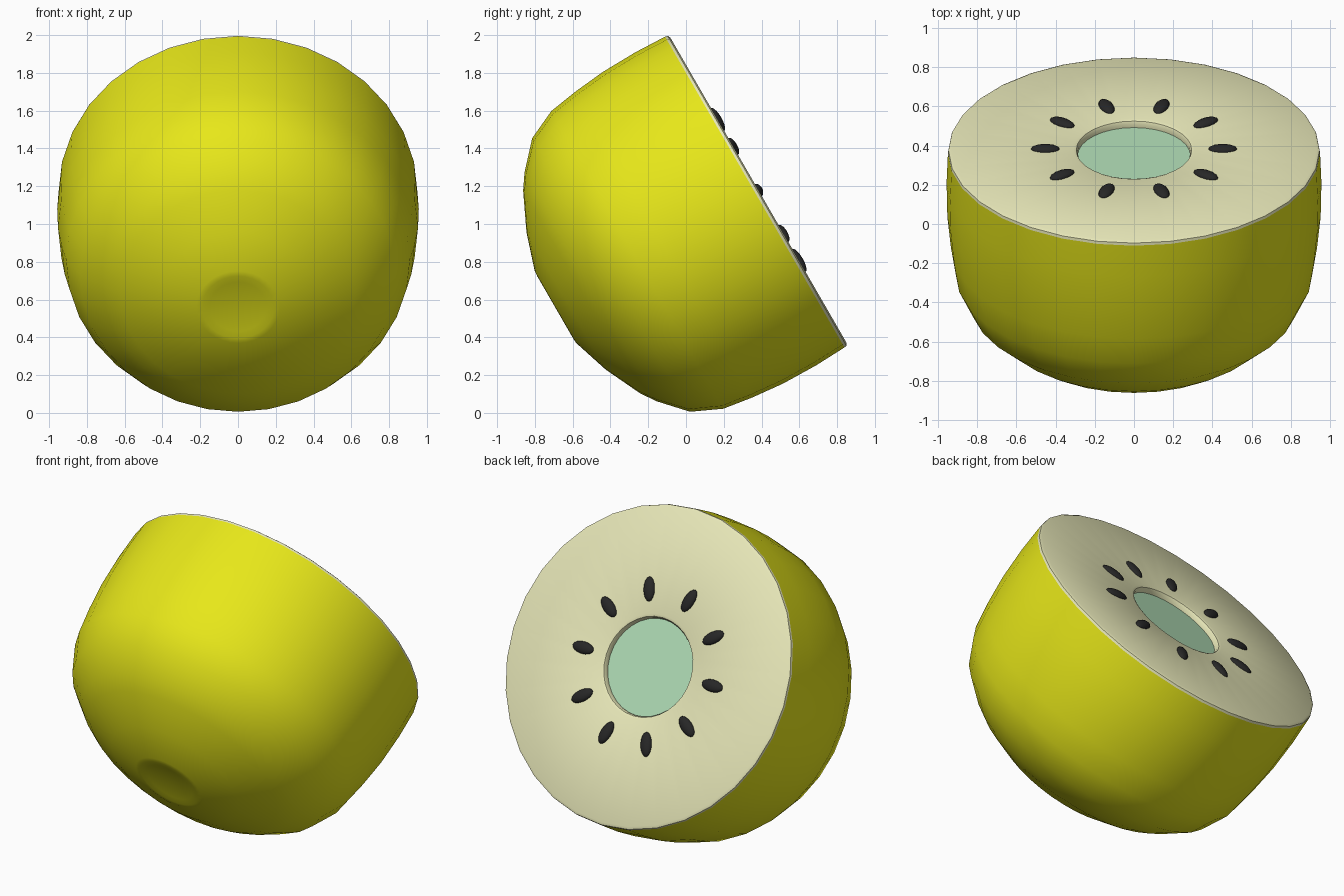
import bpy, bmesh, math
from mathutils import Matrix

if "Cube" in bpy.data.objects:
    bpy.data.objects.remove(bpy.data.objects["Cube"])

# frame of the cut face: local +z is the face normal, tilted 60 degrees to the back
FRAME = Matrix.Translation((0, 0.383, 1.18)) @ Matrix.Rotation(math.radians(-60), 4, 'X')
SIDES = 32


def material(name, color):
    m = bpy.data.materials.new(name)
    m.diffuse_color = (*color, 1)
    m.use_nodes = True
    m.node_tree.nodes["Principled BSDF"].inputs["Base Color"].default_value = m.diffuse_color
    return m


def finish(bm, name, mat, angle):
    bmesh.ops.recalc_face_normals(bm, faces=bm.faces[:])
    bm.transform(FRAME)
    mesh = bpy.data.meshes.new(name)
    bm.to_mesh(mesh)
    bm.free()
    obj = bpy.data.objects.new(name, mesh)
    bpy.context.collection.objects.link(obj)
    mesh.materials.append(mat)
    bpy.ops.object.select_all(action='DESELECT')
    obj.select_set(True)
    bpy.context.view_layer.objects.active = obj
    bpy.ops.object.shade_smooth_by_angle(angle=math.radians(angle))
    return obj


def lathe(name, profile, mat, angle=40):
    """Revolve (radius, height) points about the local z axis."""
    bm = bmesh.new()
    verts = [bm.verts.new((r, 0, z)) for r, z in profile]
    edges = [bm.edges.new(p) for p in zip(verts, verts[1:])]
    bmesh.ops.spin(bm, geom=verts + edges, cent=(0, 0, 0), axis=(0, 0, 1),
                   angle=math.tau, steps=SIDES)
    bmesh.ops.remove_doubles(bm, verts=bm.verts[:], dist=1e-4)
    bmesh.ops.dissolve_degenerate(bm, edges=bm.edges[:], dist=1e-5)
    obj = finish(bm, name, mat, angle)
    # make sure the surface faces outward (the middle profile face decides)
    return obj


skin = material("skin_yellow", (0.80, 0.80, 0.01))
flesh = material("flesh_pale", (0.80, 0.80, 0.48))
core = material("core_green", (0.43, 0.71, 0.46))
black = material("seed_black", (0.02, 0.02, 0.02))

# outer skin, with a shallow dimple at the end
lathe("fruit_skin", [(0.95, -0.022), (0.957, -0.2), (0.953, -0.4), (0.935, -0.58),
                     (0.91, -0.74), (0.836, -0.90), (0.70, -1.025), (0.62, -1.08),
                     (0.42, -1.175), (0.22, -1.24), (0.19, -1.242), (0.15, -1.236),
                     (0, -1.23)], skin)

# cut face with rounded outer rim and hole lip
lathe("cut_flesh", [(0.95, -0.022), (0.947, -0.008), (0.932, 0), (0.31, 0),
                    (0.295, -0.006), (0.288, -0.02), (0.288, -0.05)], flesh)

# green centre at the bottom of the hole
lathe("green_core", [(0.289, -0.04), (0, -0.04)], core)

# ring of seeds
bm = bmesh.new()
for i in range(10):
    m = (Matrix.Rotation(i * math.tau / 10, 4, 'Z') @ Matrix.Translation((0.453, 0, 0))
         @ Matrix.Diagonal((0.073, 0.036, 0.022, 1)))
    bmesh.ops.create_uvsphere(bm, u_segments=16, v_segments=10, radius=1, matrix=m)
finish(bm, "seeds", black, 60)
